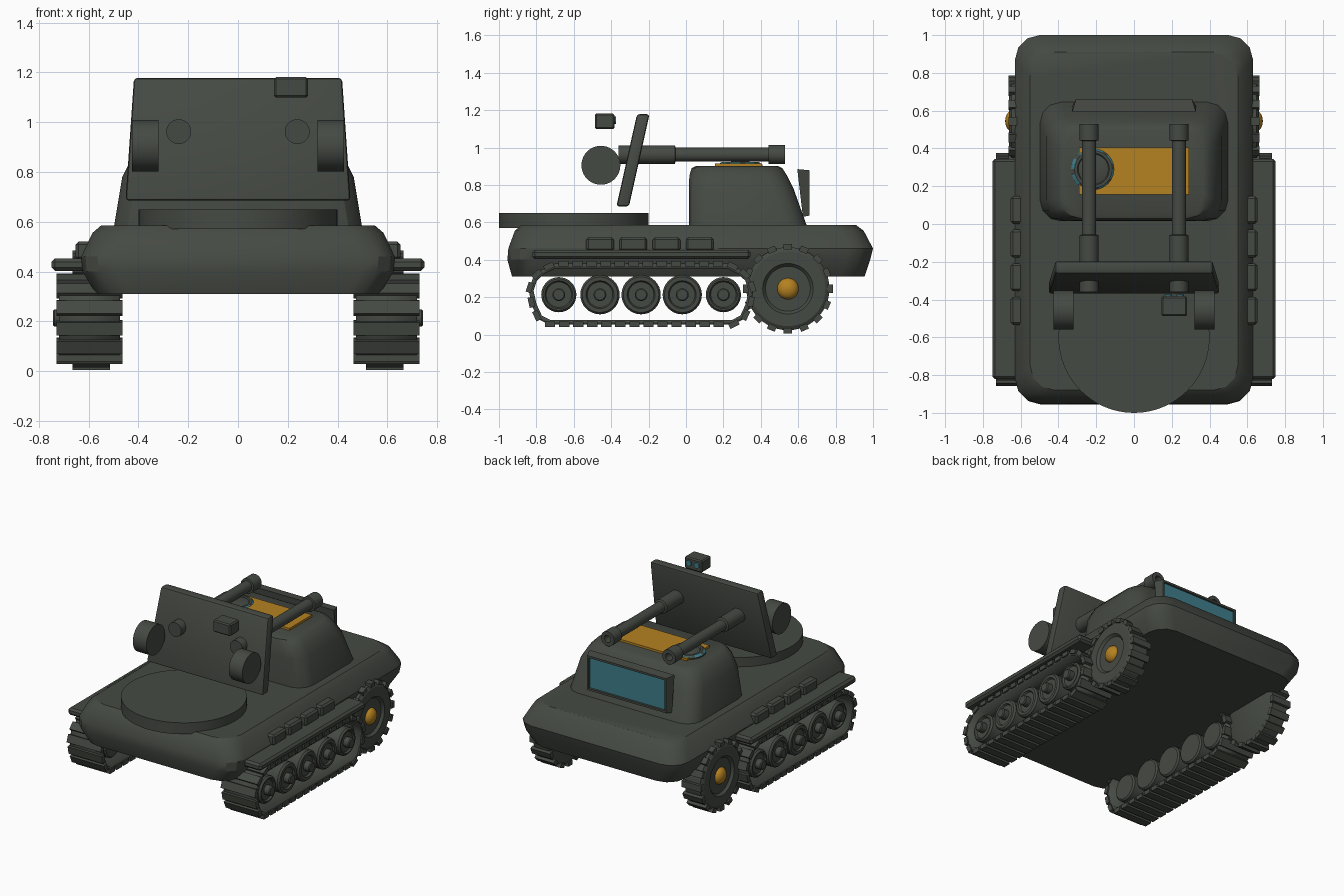
import bpy, bmesh, math
from mathutils import Vector, Matrix

if "Cube" in bpy.data.objects:
    bpy.data.objects.remove(bpy.data.objects["Cube"])


def material(name, rgb):
    m = bpy.data.materials.new(name)
    m.use_nodes = True
    m.diffuse_color = (*rgb, 1)
    m.node_tree.nodes["Principled BSDF"].inputs["Base Color"].default_value = (*rgb, 1)
    return m


ARMOUR = material("dark_olive_grey", (0.060, 0.068, 0.056))
ORANGE = material("amber_orange", (0.46, 0.22, 0.015))
GLASS = material("teal_glass", (0.05, 0.21, 0.26))


def finish(name, bm, mats, bevel=0, mirror=False, segments=1):
    """Turn a bmesh into a shaded object, optionally bevelled and mirrored in x."""
    bmesh.ops.recalc_face_normals(bm, faces=bm.faces)
    if bevel:
        bmesh.ops.bevel(bm, geom=bm.edges[:], offset=bevel, segments=segments,
                        affect='EDGES', profile=0.5)
    mesh = bpy.data.meshes.new(name)
    bm.to_mesh(mesh)
    bm.free()
    for m in mats if isinstance(mats, list) else [mats]:
        mesh.materials.append(m)
    mesh.shade_smooth()
    mesh.set_sharp_from_angle(angle=math.radians(30))
    ob = bpy.data.objects.new(name, mesh)
    bpy.context.collection.objects.link(ob)
    if mirror:
        ob.modifiers.new("mirror", 'MIRROR')
    return ob


def loft(bm, rings):
    """Skin a stack of equal rings and cap both ends."""
    loops = [[bm.verts.new(p) for p in ring] for ring in rings]
    n = len(loops[0])
    for a, b in zip(loops, loops[1:]):
        for i in range(n):
            j = (i + 1) % n
            bm.faces.new((a[i], a[j], b[j], b[i]))
    bm.faces.new(loops[0])
    bm.faces.new(loops[-1])
    return bm


def rounded_rect(z, hx, y0, y1, r=0.0, steps=3):
    if not r:
        return [Vector(p) for p in ((hx, y0, z), (hx, y1, z), (-hx, y1, z), (-hx, y0, z))]
    pts = []
    corners = ((hx - r, y1 - r), (r - hx, y1 - r), (r - hx, y0 + r), (hx - r, y0 + r))
    for k, (cx, cy) in enumerate(corners):
        for s in range(steps + 1):
            t = (k + s / steps) * math.pi / 2
            pts.append(Vector((cx + r * math.cos(t), cy + r * math.sin(t), z)))
    return pts


def lathe(bm, profile, centre, axis, sides=32):
    """Revolve (radius, offset) points around an axis through centre."""
    def point(r, d, t):
        c, s = r * math.cos(t), r * math.sin(t)
        return Vector(centre) + Vector({'X': (d, c, s), 'Y': (s, d, c), 'Z': (c, s, d)}[axis])
    return loft(bm, [[point(r, d, math.tau * i / sides) for i in range(sides)]
                     for r, d in profile])


def add_box(bm, centre, size, rotation=Matrix()):
    mat = Matrix.Translation(centre) @ rotation @ Matrix.Diagonal((*size, 1))
    bmesh.ops.create_cube(bm, size=1, matrix=mat)
    return bm


def box(name, centre, size, mat, **kw):
    return finish(name, add_box(bmesh.new(), centre, size), mat, **kw)


# Hull and cabin
hull = [(0.31, 0.57, -0.93, 0.955), (0.40, 0.625, -0.955, 0.985), (0.46, 0.63, -0.95, 1.0),
        (0.555, 0.585, -0.915, 0.95), (0.585, 0.55, -0.88, 0.91)]
finish("hull", loft(bmesh.new(), [rounded_rect(*s, 0.13) for s in hull]), ARMOUR)
cabin = [(0.57, 0.50, 0.015, 0.65), (0.78, 0.465, 0.015, 0.575), (0.85, 0.43, 0.018, 0.54),
         (0.89, 0.395, 0.03, 0.515), (0.90, 0.37, 0.05, 0.495)]
finish("cabin", loft(bmesh.new(), [rounded_rect(*s, 0.11) for s in cabin]), ARMOUR)

# Window: a tapered frame with an inset glass pane
bm = add_box(bmesh.new(), (0, 0.6275, 0.757), (0.655, 0.065, 0.255))
for v in bm.verts:
    if v.co.y > 0.63:
        v.co.x *= 0.94
        v.co.z = 0.757 + (v.co.z - 0.757) * 0.95
    elif v.co.z < 0.7:
        v.co.y += 0.03
bm.faces.ensure_lookup_table()
pane = max(bm.faces, key=lambda f: f.calc_center_median().y)
bmesh.ops.inset_region(bm, faces=[pane], thickness=0.02)
bmesh.ops.inset_region(bm, faces=[pane], thickness=0.002, depth=-0.012)
pane.material_index = 1
finish("window", bm, [ARMOUR, GLASS])

# Roof panel and hatch with a broken ring of vision blocks
box("roof_panel", (0, 0.28, 0.905), (0.58, 0.25, 0.02), ORANGE)
bm = lathe(bmesh.new(), [(0.118, 0.89), (0.118, 0.908), (0.1, 0.922), (0.085, 0.922),
                         (0.08, 0.916), (0.05, 0.924)], (-0.215, 0.29, 0), 'Z', 24)
for f in bm.faces:
    c = f.calc_center_median()
    dx, dy = c.x + 0.215, c.y - 0.29
    sector = int(math.atan2(dy, dx) % math.tau / math.tau * 24)
    if 0.1 < math.hypot(dx, dy) < 0.112 and sector % 3 != 0:
        f.material_index = 1
finish("hatch", bm, [ARMOUR, GLASS])

# Turntable, gun shield and side drums
finish("turntable", lathe(bmesh.new(), [(0.4, 0.57), (0.4, 0.65)], (0, -0.6, 0), 'Z', 64), ARMOUR)
shield = [rounded_rect(0.685, 0.452, -0.372, -0.305), rounded_rect(1.178, 0.418, -0.262, -0.195)]
finish("gun_shield", loft(bmesh.new(), shield), ARMOUR, bevel=0.014, segments=2)
finish("side_drums", lathe(bmesh.new(), [(0.104, 0.32), (0.104, 0.425)], (0, -0.455, 0.905), 'X', 40),
       ARMOUR, mirror=True)

# Twin barrels with a breech sleeve and hollow muzzle
barrel = [(0.05, -0.36), (0.05, -0.06), (0.037, -0.055), (0.037, 0.44), (0.051, 0.442),
          (0.051, 0.53), (0.025, 0.53), (0.025, 0.47)]
finish("gun_barrels", lathe(bmesh.new(), barrel, (0.238, 0, 0.962), 'Y', 28), ARMOUR, mirror=True)

# Sight box with two lenses
box("sight_box", (0.213, -0.435, 1.14), (0.136, 0.105, 0.083), ARMOUR, bevel=0.008)
bm = bmesh.new()
for x in (0.182, 0.244):
    lathe(bm, [(0.02, -0.385), (0.02, -0.374)], (x, 0, 1.145), 'Y', 20)
finish("sight_lenses", bm, GLASS)

# Fenders and the stowage boxes along them
box("fenders", (0.665, -0.238, 0.428), (0.17, 1.165, 0.05), ARMOUR, bevel=0.014, mirror=True)
bm = bmesh.new()
for i in range(4):
    add_box(bm, (0.615, -0.46 + 0.178 * i, 0.483), (0.075, 0.148, 0.075))
finish("stowage_boxes", bm, ARMOUR, bevel=0.012, mirror=True)

# Track belt: closed path, symmetric front to back
end = [(0.49, 0.066), (0.54, 0.092), (0.572, 0.16), (0.588, 0.235), (0.568, 0.295),
       (0.525, 0.335), (0.46, 0.366)]
path = [Vector((0, d - 0.24, z)) for d, z in end]
path += [Vector((0, -d - 0.24, z)) for d, z in reversed(end)]
bm = bmesh.new()
loops = [[bm.verts.new((x, p.y, p.z)) for p in path] for x in (0.475, 0.72)]
for i in range(len(path)):
    j = (i + 1) % len(path)
    bm.faces.new((loops[0][i], loops[0][j], loops[1][j], loops[1][i]))
belt = finish("track_belts", bm, ARMOUR, mirror=True)
thick = belt.modifiers.new("thickness", 'SOLIDIFY')
thick.thickness = 0.026
thick.offset = 0

# Track cleats spaced evenly along the belt
bm = bmesh.new()
spans = list(zip(path, path[1:] + path[:1]))
total = sum((b - a).length for a, b in spans)
count = 36
for k in range(count):
    dist = total * k / count
    for a, b in spans:
        length = (b - a).length
        if dist < length:
            break
        dist -= length
    d = (b - a) / length
    out = Vector((0, d.z, -d.y))
    turn = Matrix.Rotation(math.atan2(d.z, d.y), 4, 'X')
    add_box(bm, a + d * dist + out * 0.012 + Vector((0.5975, 0, 0)), (0.265, 0.055, 0.03), turn)
finish("track_cleats", bm, ARMOUR, mirror=True)

# Road wheels
bm = bmesh.new()
for i in range(5):
    r = 0.094 if i in (0, 4) else 0.105
    lathe(bm, [(r - 0.01, 0.49), (r, 0.5), (r, 0.7), (r - 0.01, 0.712), (0.075, 0.712),
               (0.068, 0.7), (0.034, 0.7), (0.034, 0.738), (0.028, 0.744)],
          (0, -0.68 + 0.22 * i, 0.213), 'X', 32)
finish("road_wheels", bm, ARMOUR, mirror=True)

# Large rear wheels with tread blocks and domed hubs
hub = Vector((0, 0.545, 0.245))
bm = lathe(bmesh.new(), [(0.19, 0.515), (0.222, 0.53), (0.222, 0.648), (0.2, 0.662), (0.135, 0.662),
                         (0.12, 0.645), (0.07, 0.645)], hub, 'X', 48)
for k in range(16):
    turn = Matrix.Rotation(math.tau * k / 16, 4, 'X')
    add_box(bm, hub + turn @ Vector((0.59, 0, 0.225)), (0.15, 0.045, 0.03), turn)
finish("rear_wheels", bm, ARMOUR, mirror=True)
dome = [(0.058 * math.cos(t), 0.64 + 0.042 * math.sin(t)) for t in
        (math.pi / 2 * i / 6.1 for i in range(7))]
finish("hub_domes", lathe(bmesh.new(), dome, hub, 'X', 24), ORANGE, mirror=True)
